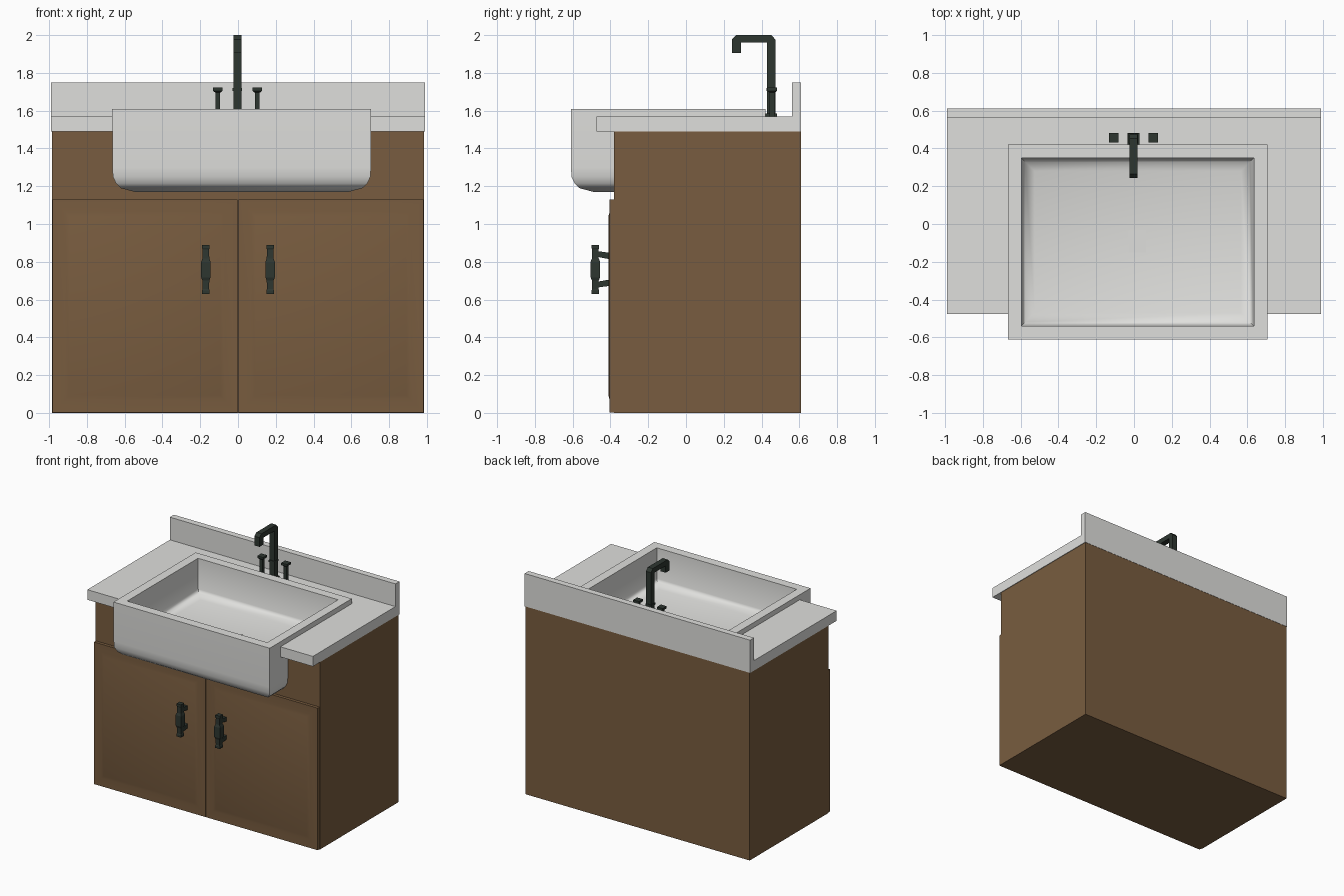
import bpy, bmesh, math

if "Cube" in bpy.data.objects:
    bpy.data.objects.remove(bpy.data.objects["Cube"])


def material(name, rgb):
    m = bpy.data.materials.new(name)
    m.diffuse_color = (*rgb, 1)
    m.use_nodes = True
    m.node_tree.nodes["Principled BSDF"].inputs["Base Color"].default_value = m.diffuse_color
    return m


WOOD = material("brown wood", (0.19, 0.108, 0.05))
STONE = material("pale stone", (0.74, 0.74, 0.72))
METAL = material("dark metal", (0.027, 0.037, 0.030))


def finish(name, bm, mat, smooth=None):
    bmesh.ops.recalc_face_normals(bm, faces=bm.faces)
    me = bpy.data.meshes.new(name)
    bm.to_mesh(me)
    bm.free()
    ob = bpy.data.objects.new(name, me)
    bpy.context.collection.objects.link(ob)
    me.materials.append(mat)
    if smooth:
        bpy.ops.object.select_all(action='DESELECT')
        ob.select_set(True)
        bpy.context.view_layer.objects.active = ob
        bpy.ops.object.shade_smooth_by_angle(angle=math.radians(smooth))
    return ob


def loft(name, rings, mat, axis='z', smooth=None):
    """Skin rectangles (u0, u1, v0, v1, w) stacked along an axis, capped at both ends."""
    bm = bmesh.new()
    loops = []
    for u0, u1, v0, v1, w in rings:
        corners = [(u0, v0), (u1, v0), (u1, v1), (u0, v1)]
        loops.append([bm.verts.new((u, v, w) if axis == 'z' else (u, w, v)) for u, v in corners])
    for a, b in zip(loops, loops[1:]):
        for i in range(4):
            j = (i + 1) % 4
            bm.faces.new((a[i], a[j], b[j], b[i]))
    bm.faces.new(loops[0])
    bm.faces.new(loops[-1])
    return finish(name, bm, mat, smooth)


def box(name, x0, x1, y0, y1, z0, z1, mat):
    return loft(name, [(x0, x1, y0, y1, z0), (x0, x1, y0, y1, z1)], mat)


def side_profile(name, pts, x0, x1, mat):
    """Extrude a (y, z) outline along x."""
    bm = bmesh.new()
    face = bm.faces.new([bm.verts.new((x0, y, z)) for y, z in pts])
    new = bmesh.ops.extrude_face_region(bm, geom=[face])['geom']
    bmesh.ops.translate(bm, verts=[v for v in new if isinstance(v, bmesh.types.BMVert)],
                        vec=(x1 - x0, 0, 0))
    return finish(name, bm, mat)


# cabinet body, and countertop with its backsplash
cabinet = box("cabinet", -0.985, 0.985, -0.38, 0.608, 0, 1.49, WOOD)
counter = side_profile("countertop", [(-0.475, 1.49), (0.61, 1.49), (0.61, 1.75), (0.56, 1.75),
                                      (0.56, 1.57), (-0.475, 1.57)], -0.99, 0.99, STONE)

# opening for the sink in both
cutter = box("sink_cutter", -0.63, 0.67, -0.8, 0.385, 1.25, 1.9, STONE)
cutter.hide_render = True
for ob in (cabinet, counter):
    mod = ob.modifiers.new("sink opening", 'BOOLEAN')
    mod.operation = 'DIFFERENCE'
    mod.solver = 'EXACT'
    mod.object = cutter
    bpy.context.view_layer.objects.active = ob
    bpy.ops.object.modifier_apply(modifier=mod.name)
bpy.data.objects.remove(cutter)

# apron sink: outside from the bottom up, over the rim, and down to the basin floor
sink_rings = [(0.12, 1.17), (0.045, 1.19), (0.02, 1.215), (0.004, 1.25), (0.001, 1.30), (0, 1.61),
              (0.071, 1.61), (0.076, 1.37), (0.092, 1.343), (0.14, 1.325)]
loft("sink", [(-0.666 + i, 0.705 - i, -0.61 + i, 0.42 - i, z) for i, z in sink_rings],
     STONE, smooth=40)
box("drain", -0.03, 0.063, -0.152, -0.035, 1.32, 1.329, STONE)

# doors with softly raised panels, and their pulls
for side, s in (("left", -1), ("right", 1)):
    xa, xb = sorted((s * 0.003, s * 0.982))
    door = [(0, -0.376), (0, -0.404), (0.065, -0.404), (0.09, -0.411)]
    loft(side + "_door", [(xa + i, xb - i, 0.003 + i, 1.13 - i, y) for i, y in door],
         WOOD, axis='y', smooth=30)

    x, y = s * 0.17, -0.48
    bar = [(0.63, 0.02), (0.648, 0.02), (0.655, 0.017), (0.70, 0.018), (0.718, 0.025),
           (0.80, 0.025), (0.818, 0.018), (0.865, 0.017), (0.872, 0.02), (0.89, 0.02)]
    loft(side + "_pull_bar", [(x - h, x + h, y - h, y + h, z) for z, h in bar], METAL)
    for part, z, d in (("lower", 0.69, -0.012), ("upper", 0.83, 0.012)):
        loft(f"{side}_pull_{part}_post",
             [(x - 0.016, x + 0.016, z - 0.017, z + 0.017, -0.40),
              (x - 0.016, x + 0.016, z + d - 0.015, z + d + 0.015, -0.475)], METAL, axis='y')

# faucet: flange, collar and hooked spout
box("faucet_base", -0.034, 0.028, 0.418, 0.482, 1.565, 1.585, METAL)
box("faucet_collar", -0.028, 0.022, 0.425, 0.478, 1.705, 1.72, METAL)
side_profile("faucet_spout", [(0.43, 1.57), (0.474, 1.57), (0.474, 1.975), (0.453, 2.0),
                              (0.265, 2.0), (0.243, 1.978), (0.243, 1.905), (0.29, 1.905),
                              (0.29, 1.96), (0.43, 1.96)], -0.025, 0.019, METAL)

# tap handles: square stem with a wider cap
for side, x in (("left", -0.107), ("right", 0.102)):
    tap = [(1.565, 0.013), (1.695, 0.013), (1.705, 0.025), (1.722, 0.025)]
    loft(side + "_tap", [(x - h, x + h, 0.456 - h, 0.456 + h, z) for z, h in tap], METAL)
